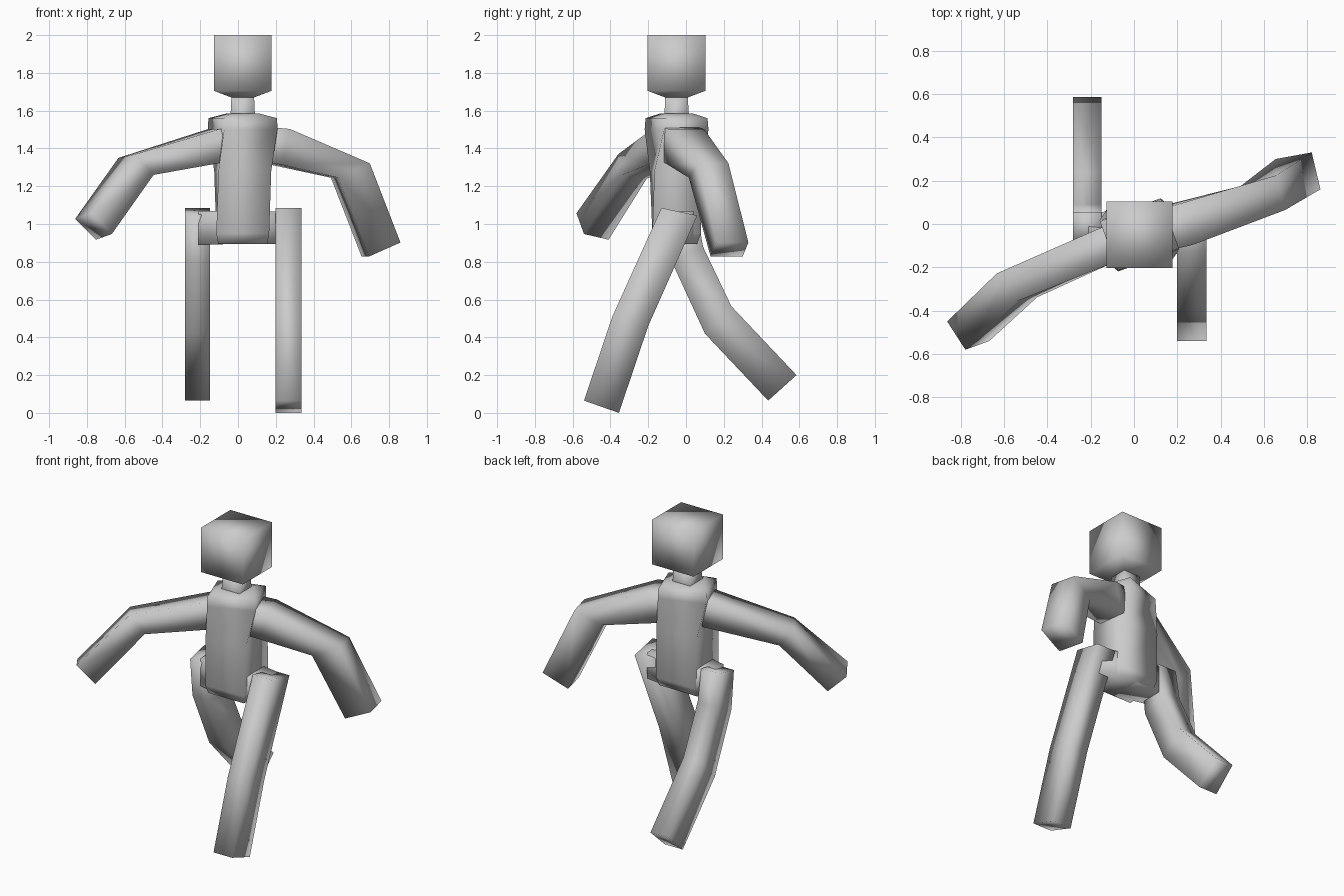
import bpy, bmesh, math
from mathutils import Vector


def loft(name, sections):
    """Four-sided tube through sections of (centre, half-vector u, half-vector v)."""
    bm = bmesh.new()
    rings = []
    for c, u, v in sections:
        c, u, v = Vector(c), Vector(u), Vector(v)
        rings.append([bm.verts.new(c + a * u + b * v)
                      for a, b in ((-1, -1), (1, -1), (1, 1), (-1, 1))])
    for r, s in zip(rings, rings[1:]):
        for i in range(4):
            j = (i + 1) % 4
            bm.faces.new((r[i], r[j], s[j], s[i]))
    bm.faces.new(rings[0][::-1])
    bm.faces.new(rings[-1])
    bmesh.ops.recalc_face_normals(bm, faces=bm.faces)
    for f in bm.faces:
        f.smooth = True
    me = bpy.data.meshes.new(name)
    bm.to_mesh(me)
    bm.free()
    ob = bpy.data.objects.new(name, me)
    bpy.context.collection.objects.link(ob)
    return ob


def level(z, hx, hy, turn=0):
    """Horizontal section of the upright body, optionally twisted."""
    c, s = math.cos(math.radians(turn)), math.sin(math.radians(turn))
    return ((0.025, -0.05, z), (hx * c, hx * s, 0), (-hy * s, hy * c, 0))


def leg(name, x, half, edges):
    """Leg in a side plane from (front y, front z, back y, back z) rows."""
    loft(name, [((x, (a + c) / 2, (b + d) / 2), (half, 0, 0),
                 (0, (c - a) / 2, (d - b) / 2)) for a, b, c, d in edges])


# head and neck
loft("head", [level(1.67, 0.06, 0.06), level(1.705, 0.153, 0.153),
              level(2.0, 0.153, 0.153)])
loft("neck", [level(1.54, 0.072, 0.072), level(1.60, 0.063, 0.063),
              level(1.68, 0.06, 0.06)])

# torso, twisted at the shoulders
loft("torso", [level(0.895, 0.13, 0.11), level(0.95, 0.14, 0.128),
               level(1.28, 0.14, 0.13, 5), level(1.50, 0.15, 0.125, 20),
               level(1.56, 0.15, 0.12, 20), level(1.585, 0.075, 0.075, 10)])

# pelvis bridging both legs
loft("pelvis", [((-0.21, -0.02, 0.98), (0, 0.075, 0), (0, 0, 0.09)),
                ((0.025, -0.05, 0.98), (0, 0.11, 0), (0, 0, 0.085)),
                ((0.27, -0.05, 0.98), (0, 0.075, 0), (0, 0, 0.085))])

# arms: shoulder root, shoulder, elbow, wrist
loft("trailing_arm", [
    ((0.0, -0.06, 1.43), (0.03, -0.08, 0), (0, 0, 0.09)),
    ((-0.13, -0.10, 1.412), (0.03, -0.08, 0), (0, 0, 0.09)),
    ((-0.54, -0.283, 1.305), (0.045, -0.065, 0.01), (-0.048, -0.01, 0.055)),
    ((-0.765, -0.495, 0.987), (0.042, -0.065, 0.015), (-0.055, -0.02, 0.055))])
loft("leading_arm", [
    ((0.06, -0.05, 1.43), (0.03, -0.09, 0), (0, 0, 0.09)),
    ((0.225, 0.0, 1.408), (0.03, -0.095, 0), (0.02, 0, 0.095)),
    ((0.595, 0.12, 1.283), (0.02, -0.08, 0), (0.083, 0.025, 0.038)),
    ((0.757, 0.23, 0.865), (0.02, -0.085, 0), (0.083, 0.015, 0.037))])

# legs: hip, thigh, knee, ankle
leg("rear_leg", -0.215, 0.066, [
    (-0.10, 1.05, 0.055, 1.085), (-0.075, 0.80, 0.09, 0.88),
    (0.10, 0.42, 0.24, 0.565), (0.435, 0.065, 0.585, 0.20)])
leg("front_leg", 0.267, 0.068, [
    (-0.13, 1.085, 0.06, 1.045), (-0.39, 0.51, -0.20, 0.46),
    (-0.54, 0.065, -0.355, 0.0)])
